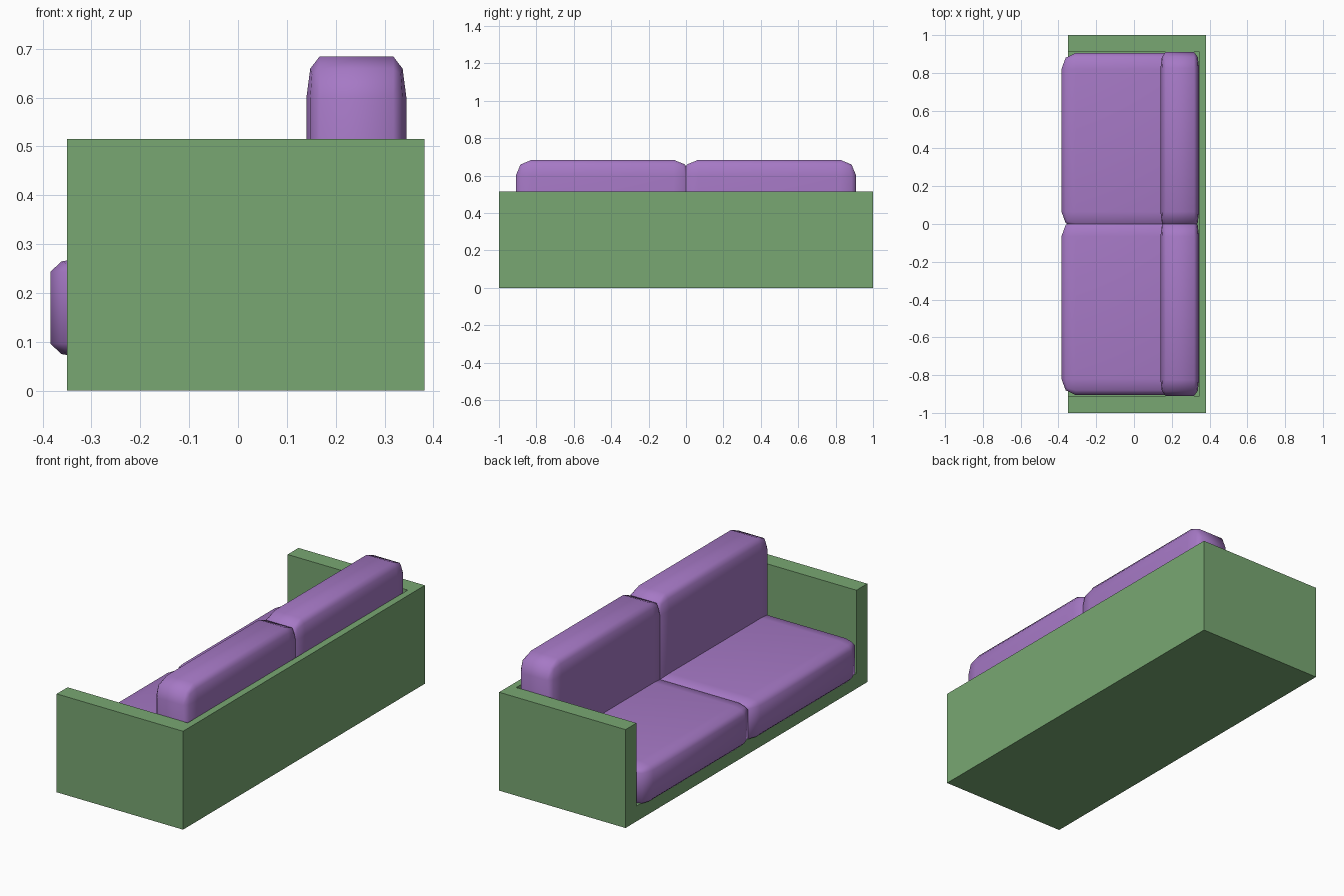
import bpy
import bmesh
from mathutils import Vector

if "Cube" in bpy.data.objects:
    bpy.data.objects.remove(bpy.data.objects["Cube"])


def material(name, color):
    mat = bpy.data.materials.new(name)
    mat.diffuse_color = color
    mat.use_nodes = True
    mat.node_tree.nodes["Principled BSDF"].inputs["Base Color"].default_value = mat.diffuse_color
    return mat


def box(name, lo, hi, mat, radii=None):
    """Box between two corners; radii gives the edge rounding along x, y, z."""
    lo, hi = Vector(lo), Vector(hi)
    r = Vector(radii) if radii else Vector((1, 1, 1))
    bm = bmesh.new()
    bmesh.ops.create_cube(bm, size=1)
    bmesh.ops.scale(bm, verts=bm.verts, vec=[(hi[i] - lo[i]) / r[i] for i in range(3)])
    if radii:
        bmesh.ops.bevel(bm, geom=bm.edges[:], offset=1, segments=2,
                        profile=0.5, affect='EDGES')
        for f in bm.faces:
            f.smooth = True
    bmesh.ops.scale(bm, verts=bm.verts, vec=r)
    bmesh.ops.translate(bm, verts=bm.verts, vec=(lo + hi) / 2)
    mesh = bpy.data.meshes.new(name)
    bm.to_mesh(mesh)
    bm.free()
    mesh.materials.append(mat)
    obj = bpy.data.objects.new(name, mesh)
    bpy.context.collection.objects.link(obj)
    return obj


green = material("frame_green", (0.19, 0.39, 0.17, 1))
purple = material("cushion_purple", (0.38, 0.19, 0.56, 1))

# Frame: one block hollowed out towards the front and top
frame = box("frame", (-0.35, -1, 0), (0.382, 1, 0.515), green)
cutter = box("seat_well_cutter", (-0.6, -0.91, 0.08), (0.346, 0.91, 0.8), green)
cutter.hide_render = True
cut = frame.modifiers.new("seat_well", 'BOOLEAN')
cut.operation = 'DIFFERENCE'
cut.solver = 'EXACT'
cut.object = cutter
bpy.context.view_layer.objects.active = frame
bpy.ops.object.modifier_apply(modifier=cut.name)
bpy.data.objects.remove(cutter)

# Cushions: left and right pairs that press into each other in the middle
for side, s in (("left", -1), ("right", 1)):
    y0, y1 = sorted((-0.02 * s, 0.905 * s))
    box("seat_cushion_" + side, (-0.384, y0, 0.066), (0.34, y1, 0.273),
        purple, (0.075, 0.085, 0.03))
    y0, y1 = sorted((-0.02 * s, 0.91 * s))
    box("back_cushion_" + side, (0.14, y0, 0.12), (0.345, y1, 0.684),
        purple, (0.027, 0.085, 0.085))
